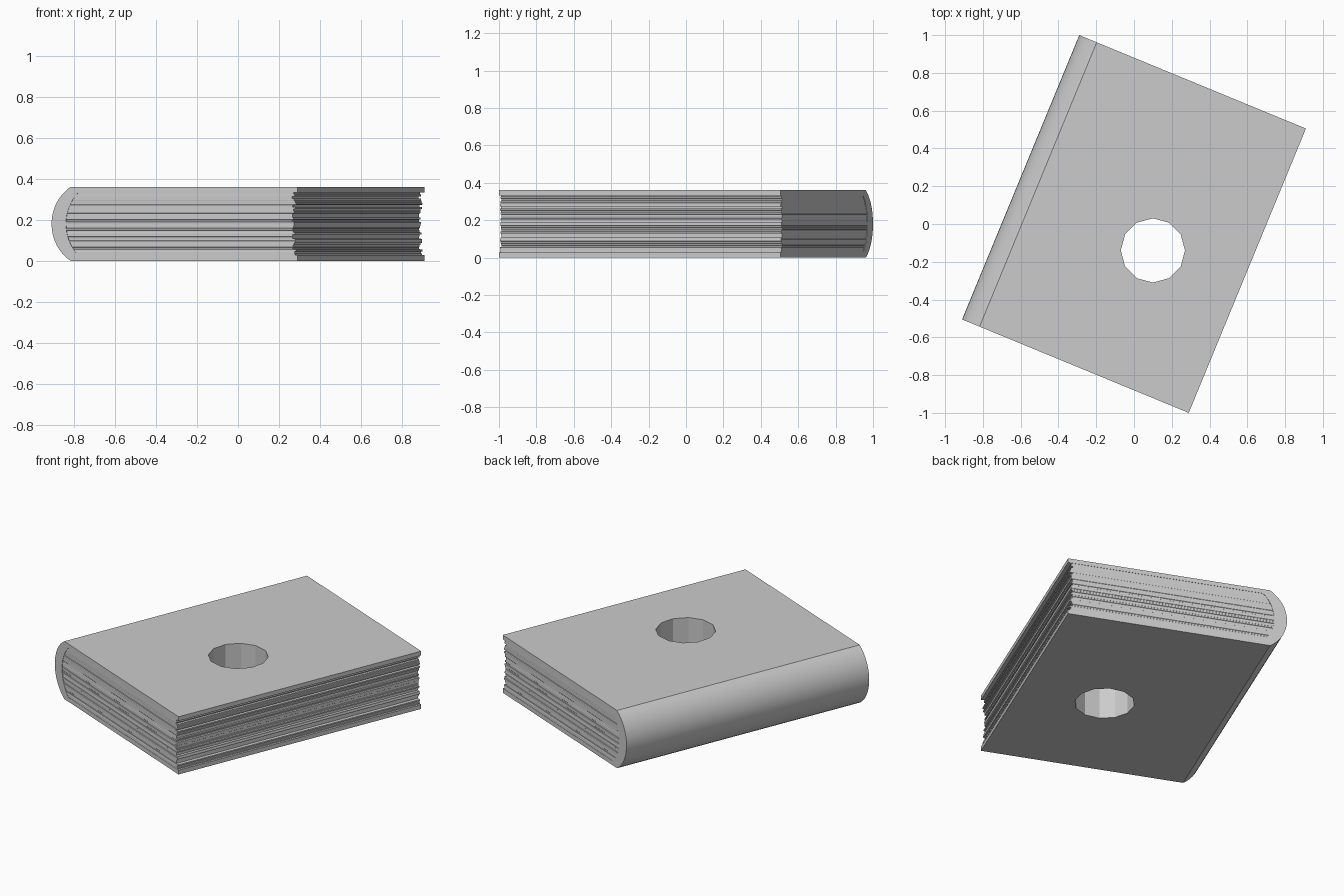
import bpy, bmesh, math, random
from mathutils import Matrix

random.seed(4)
if "Cube" in bpy.data.objects:
    bpy.data.objects.remove(bpy.data.objects["Cube"], do_unlink=True)

W, L, H = 1.298, 1.628, 0.36        # width, spine length, thickness
BOARD = 0.027                       # cover board thickness
TURN = math.radians(-22.4)
HOLE_X, HOLE_Y, HOLE_R = 0.10, -0.14, 0.17

grey = bpy.data.materials.new("light grey")
grey.use_nodes = True
grey.diffuse_color = (0.6, 0.6, 0.6, 1)
grey.node_tree.nodes["Principled BSDF"].inputs["Base Color"].default_value = (0.6, 0.6, 0.6, 1)


def make_object(name, bm):
    bmesh.ops.recalc_face_normals(bm, faces=bm.faces)
    mesh = bpy.data.meshes.new(name)
    bm.to_mesh(mesh)
    bm.free()
    mesh.materials.append(grey)
    obj = bpy.data.objects.new(name, mesh)
    bpy.context.collection.objects.link(obj)
    return obj


def arc(x_mid, depth, half, steps):
    """Points of a bulging arc from bottom to top, as (x, z)."""
    radius = (half ** 2 + depth ** 2) / (2 * depth)
    sweep = math.asin(half / radius)
    angles = [sweep * (2 * i / steps - 1) for i in range(steps + 1)]
    return [(x_mid + radius * (1 - math.cos(a)), H / 2 + radius * math.sin(a)) for a in angles]


# Cover: boards and rounded spine as one C-shaped profile, extruded
outer = arc(-W / 2, 0.10, H / 2, 16)
inner = arc(-W / 2 + 0.076, 0.065, H / 2 - BOARD, 16)
profile = ([(W / 2, 0)] + outer + [(W / 2, H), (W / 2, H - BOARD)]
           + inner[::-1] + [(W / 2, BOARD)])
bm = bmesh.new()
face = bm.faces.new([bm.verts.new((x, -L / 2, z)) for x, z in profile])
ext = bmesh.ops.extrude_face_region(bm, geom=[face])
bmesh.ops.translate(bm, vec=(0, L, 0),
                    verts=[v for v in ext["geom"] if isinstance(v, bmesh.types.BMVert)])
cover = make_object("cover", bm)

# Pages: stacked rings with uneven fore edge and nearly flush ends
bm = bmesh.new()
layers = 30
z0, z1 = BOARD - 0.002, H - BOARD + 0.002
rings = []
for i in range(layers):
    right = W / 2 - random.uniform(0.008, 0.03)
    end = L / 2 - random.uniform(0.001, 0.004)
    for k in (i + 0.08, i + 0.92):
        z = z0 + (z1 - z0) * k / layers
        bulge = ((z - H / 2) / (H / 2)) ** 2
        left = -W / 2 + 0.06 + 0.065 * bulge
        corners = [(left, -end), (right, -end), (right, end), (left, end)]
        rings.append([bm.verts.new((x, y, z)) for x, y in corners])
for low, high in zip(rings, rings[1:]):
    for j in range(4):
        n = (j + 1) % 4
        bm.faces.new((low[j], low[n], high[n], high[j]))
bm.faces.new(rings[0])
bm.faces.new(rings[-1])
pages = make_object("pages", bm)

# Hole: twelve-sided cutter through the whole book
bm = bmesh.new()
bmesh.ops.create_cone(bm, cap_ends=True, segments=12, radius1=HOLE_R, radius2=HOLE_R, depth=1,
                      matrix=Matrix.Translation((HOLE_X, HOLE_Y, H / 2)))
cutter = make_object("hole_cutter", bm)
cutter.hide_render = True

for obj in (cover, pages):
    obj.data.transform(Matrix.Rotation(TURN, 4, "Z"))
    bpy.ops.object.select_all(action="DESELECT")
    obj.select_set(True)
    bpy.context.view_layer.objects.active = obj
    cut = obj.modifiers.new("hole", "BOOLEAN")
    cut.operation = "DIFFERENCE"
    cut.solver = "EXACT"
    cut.object = cutter
    bpy.ops.object.modifier_apply(modifier=cut.name)

bpy.data.objects.remove(cutter, do_unlink=True)

# Smooth only the rounded spine
bpy.ops.object.select_all(action="DESELECT")
cover.select_set(True)
bpy.context.view_layer.objects.active = cover
bpy.ops.object.shade_smooth_by_angle(angle=math.radians(25))
